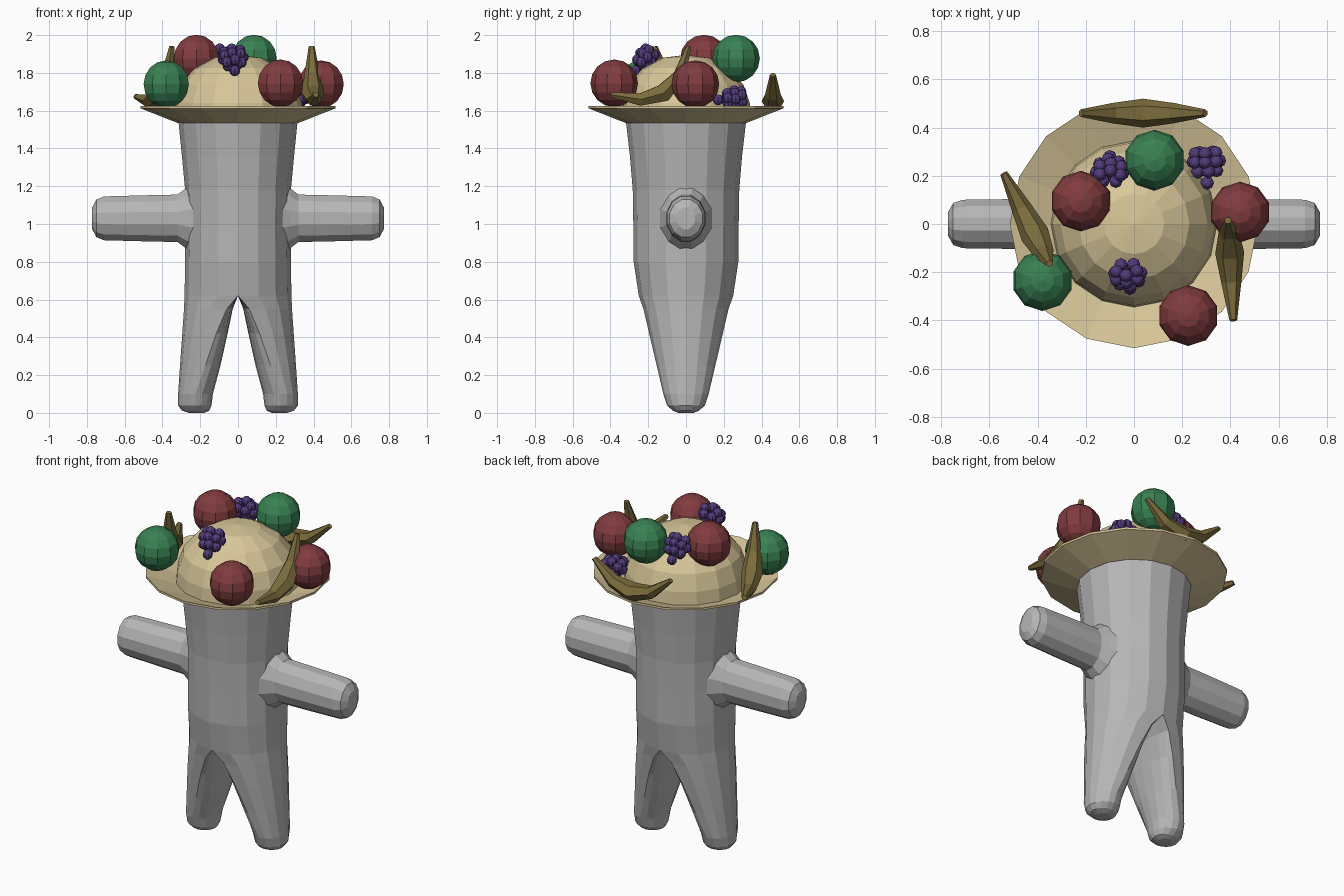
import bpy, bmesh, math
from mathutils import Vector, Matrix

if "Cube" in bpy.data.objects:
    bpy.data.objects.remove(bpy.data.objects["Cube"])


def material(name, rgb):
    m = bpy.data.materials.new(name)
    m.diffuse_color = (*rgb, 1)
    m.use_nodes = True
    m.node_tree.nodes["Principled BSDF"].inputs["Base Color"].default_value = m.diffuse_color
    return m


GREY = material("body grey", (0.47, 0.47, 0.47))
STRAW = material("straw tan", (0.69, 0.57, 0.32))
RED = material("fruit red", (0.22, 0.045, 0.05))
GREEN = material("fruit green", (0.04, 0.22, 0.085))
PURPLE = material("grape purple", (0.085, 0.045, 0.2))
OLIVE = material("banana olive", (0.2, 0.15, 0.045))


def finish(bm, name, mat):
    bmesh.ops.recalc_face_normals(bm, faces=bm.faces)
    me = bpy.data.meshes.new(name)
    bm.to_mesh(me)
    bm.free()
    me.materials.append(mat)
    ob = bpy.data.objects.new(name, me)
    bpy.context.collection.objects.link(ob)
    return ob


def loft(bm, rings, cap_start=True, cap_end=True):
    """Skin a list of equal-length point rings."""
    loops = [[bm.verts.new(p) for p in r] for r in rings]
    n = len(loops[0])
    for a, b in zip(loops, loops[1:]):
        for i in range(n):
            j = (i + 1) % n
            bm.faces.new((a[i], a[j], b[j], b[i]))
    if cap_start:
        bm.faces.new(loops[0])
    if cap_end:
        bm.faces.new(loops[-1])


# Torso with two legs branching from its lower ring
STEP = math.pi / 8


def torso_ring(z, rx, ry):
    return [(rx * math.cos(i * STEP), ry * math.sin(i * STEP), z) for i in range(16)]


def leg_ring(s, z, xc, outer, inner, ry):
    pts = []
    for i in range(-4, 12):
        c, sn = math.cos(i * STEP), math.sin(i * STEP)
        pts.append((s * (xc + (outer if i <= 4 else inner) * c), ry * sn, z))
    return pts


bm = bmesh.new()
loft(bm, [torso_ring(*r) for r in (
    (0.62, 0.283, 0.25), (0.80, 0.28, 0.277), (1.0, 0.278, 0.279), (1.18, 0.28, 0.282),
    (1.36, 0.297, 0.297), (1.56, 0.317, 0.32))], cap_start=False)
for s in (1, -1):
    loft(bm, [leg_ring(s, *r) for r in (
        (0.62, 0, 0.283, 0, 0.25), (0.55, 0.06, 0.226, 0.032, 0.225),
        (0.42, 0.115, 0.18, 0.06, 0.195), (0.25, 0.173, 0.134, 0.08, 0.155),
        (0.10, 0.225, 0.092, 0.092, 0.12), (0.04, 0.225, 0.092, 0.085, 0.10),
        (0.012, 0.222, 0.075, 0.07, 0.07), (0.0, 0.22, 0.04, 0.04, 0.04))], cap_start=False)
bmesh.ops.remove_doubles(bm, verts=bm.verts, dist=0.0005)
finish(bm, "body", GREY)

# Arms
for s, side in ((1, "right"), (-1, "left")):
    bm = bmesh.new()
    rings = []
    for x, ry, rz in ((0.22, 0.15, 0.19), (0.275, 0.125, 0.165), (0.32, 0.107, 0.13),
                      (0.50, 0.107, 0.126), (0.71, 0.104, 0.12), (0.75, 0.09, 0.103),
                      (0.772, 0.05, 0.06)):
        rings.append([(s * x, ry * math.cos(a), 1.03 + rz * math.sin(a))
                      for a in [math.tau * (i + 0.5) / 12 for i in range(12)]])
    loft(bm, rings)
    finish(bm, side + "_arm", GREY)

# Straw hat: upturned brim and dome crown, 16 sides
profile = [(0.001, 1.535), (0.32, 1.535), (0.515, 1.612), (0.515, 1.625), (0.345, 1.565),
           (0.338, 1.64), (0.305, 1.735), (0.23, 1.825), (0.125, 1.88), (0.001, 1.895)]
bm = bmesh.new()
loft(bm, [[(r * math.cos(i * STEP), r * math.sin(i * STEP), z) for i in range(16)]
          for r, z in profile])
finish(bm, "straw_hat", STRAW)

# Round fruit
for i, (pos, mat) in enumerate((
        ((-0.22, 0.095, 1.876), RED), ((0.44, 0.05, 1.74), RED), ((0.225, -0.38, 1.745), RED),
        ((0.085, 0.265, 1.876), GREEN), ((-0.38, -0.235, 1.74), GREEN))):
    bm = bmesh.new()
    bmesh.ops.create_uvsphere(bm, u_segments=10, v_segments=8, radius=0.126,
                              matrix=Matrix.Translation(pos))
    finish(bm, "round_fruit_%d" % (i + 1), mat)

# Grape bunches: squashed rings of berries narrowing to a tip
for k, (centre, tip, up) in enumerate((
        ((-0.025, -0.22, 1.87), (0.1, -0.6, -0.75), (0, -0.75, 0.6)),
        ((-0.1, 0.23, 1.87), (0, 0.6, -0.7), (0, 0.7, 0.6)),
        ((0.3, 0.245, 1.665), (0.05, -1, -0.1), (0, 0, 1)))):
    tip = Vector(tip).normalized()
    across = tip.cross(Vector(up)).normalized()
    up = across.cross(tip)
    bm = bmesh.new()
    for u, n, r in ((-0.05, 5, 0.045), (-0.015, 7, 0.056), (0.025, 5, 0.042), (0.075, 1, 0)):
        for i in range(n):
            a = math.tau * i / n + u * 20
            p = (Vector(centre) + tip * u + across * r * math.cos(a)
                 + up * r * 0.7 * math.sin(a))
            bmesh.ops.create_uvsphere(bm, u_segments=8, v_segments=6, radius=0.028,
                                      matrix=Matrix.Translation(p))
    finish(bm, "grapes_%d" % (k + 1), PURPLE)

# Bananas: tapered six-sided crescents sagging below their chord
for k, (a, b) in enumerate((
        ((-0.22, 0.46, 1.79), (0.295, 0.46, 1.79)),
        ((-0.54, 0.21, 1.675), (-0.35, -0.165, 1.94)),
        ((0.412, -0.40, 1.685), (0.39, 0.015, 1.94)))):
    a, b = Vector(a), Vector(b)
    chord = (b - a).normalized()
    side = chord.cross(Vector((0, 0, 1))).normalized()
    down = chord.cross(side).normalized()
    if down.z > 0:
        down = -down
    bm = bmesh.new()
    rings = []
    for t, w in ((-1, 0.016), (-0.5, 0.042), (0, 0.06), (0.5, 0.042), (1, 0.016)):
        mid = (a + b) / 2 + (b - a) * t / 2 + down * 0.14 * (1 - t * t)
        tangent = (chord * (b - a).length / 2 - down * 0.28 * t).normalized()
        normal = tangent.cross(side)
        rings.append([mid + side * w * math.cos(i * math.pi / 3)
                      + normal * w * 0.9 * math.sin(i * math.pi / 3) for i in range(6)])
    loft(bm, rings)
    finish(bm, "banana_%d" % (k + 1), OLIVE)
